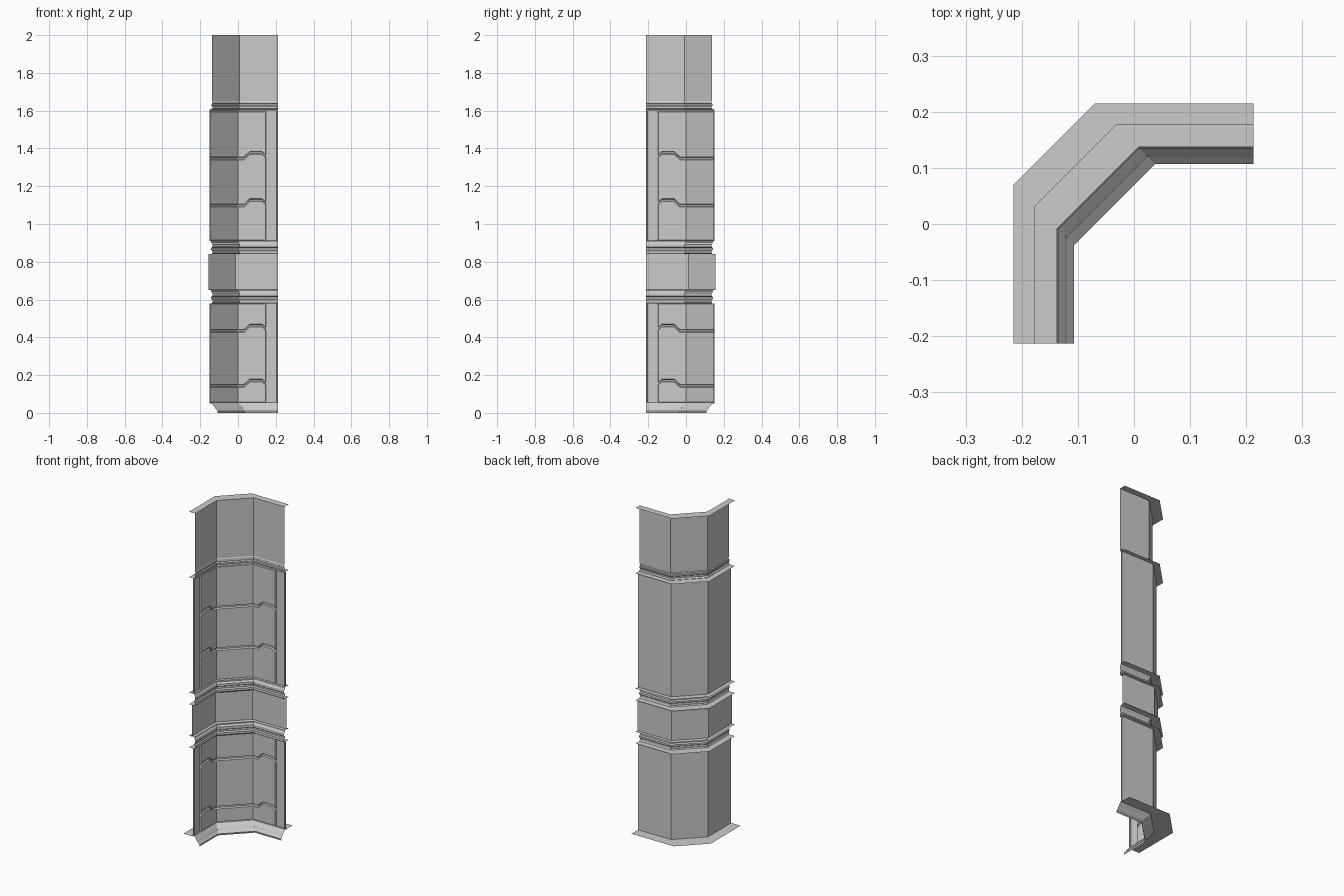
import bpy

if "Cube" in bpy.data.objects:
    bpy.data.objects.remove(bpy.data.objects["Cube"])

END = 0.213          # cut end of both legs
OUT = 0.215          # rearmost line of the plan; depth d is measured forward from it


def right(x, d):
    return (x, OUT - d)


def left(x, d):      # mirror of the right leg across the corner diagonal
    return (d - OUT, -x)


def plan(d, xs):
    """Plan points from right end to left end: legs at the stations xs plus both corners."""
    c = -0.07 + d
    return ([right(x, d) for x in xs] + [right(c, d), left(c, d)]
            + [left(x, d) for x in reversed(xs)])


def make(name, rows):
    """Skin a grid of equally long vertex rows."""
    n = len(rows[0])
    verts = [v for r in rows for v in r]
    faces = [(i * n + j, (i + 1) * n + j, (i + 1) * n + j + 1, i * n + j + 1)
             for i in range(len(rows) - 1) for j in range(n - 1)]
    me = bpy.data.meshes.new(name)
    me.from_pydata(verts, [], faces)
    me.update()
    ob = bpy.data.objects.new(name, me)
    bpy.context.collection.objects.link(ob)
    return ob


def sweep(name, profile, end=END):
    """Sweep a (depth, z) profile around the cornered wall."""
    return make(name, [[(x, y, z) for x, y in plan(d, [end])] for d, z in profile])


BACK, FACE, MID, TOP = 0.063, 0.070, 0.058, 0.078
FLANGE = 0.038

# plain walls
sweep("lower_backing_wall", [(BACK, 0.05), (BACK, 0.58)])
sweep("middle_wall", [(MID, 0.65), (MID, 0.84)])
sweep("upper_backing_wall", [(BACK, 0.91), (BACK, 1.605)])
sweep("top_wall", [(TOP, 1.65), (TOP, 2.0)])

# base skirt
sweep("base_skirt", [(BACK, 0.054), (0.072, 0.054), (0.092, 0.03), (0.095, 0.024),
                     (0.108, 0.010), (0.106, 0.0)])

# ridged mouldings
sweep("lower_moulding", [(BACK, 0.58), (0.076, 0.58), (0.079, 0.586), (0.079, 0.598),
                         (0.073, 0.603), (0.073, 0.613), (0.079, 0.618), (0.079, 0.634),
                         (0.073, 0.643), (0.073, 0.65), (MID, 0.652)])
sweep("upper_moulding", [(MID, 0.84), (0.076, 0.84), (0.079, 0.846), (0.079, 0.858),
                         (0.073, 0.863), (0.073, 0.873), (0.079, 0.878), (0.079, 0.892),
                         (0.073, 0.902), (0.073, 0.91), (BACK, 0.912)])
sweep("top_moulding", [(BACK, 1.597), (0.072, 1.597), (0.072, 1.607), (0.079, 1.612),
                       (0.079, 1.622), (0.075, 1.627), (0.075, 1.635), (0.080, 1.638),
                       (0.080, 1.645), (TOP, 1.65)])

# rear flanges: (height, rear depth, front depth)
for i, (z, d0, d1) in enumerate([(0.05, 0.0, BACK), (0.58, FLANGE, BACK),
                                 (0.65, FLANGE, MID), (0.84, FLANGE, MID),
                                 (0.91, FLANGE, BACK), (1.605, FLANGE, 0.072),
                                 (2.0, FLANGE, TOP)]):
    sweep(f"rear_flange_{i + 1}", [(d0, z), (d1, z)])

# raised panels; seams step upward on both legs
XS = [0.149, 0.128, 0.062, 0.032]
RISE = [0.012, 0.028, 0.028, 0.0]
RISES = RISE + [0, 0] + RISE[::-1]


def panel(name, z0, z1, seam0, seam1):
    def edge(d, z, seam, inset):
        xs = [XS[0] - inset] + XS[1:]
        return [(x, y, z + (r if seam else 0))
                for (x, y), r in zip(plan(d, xs), RISES)]
    rows = [edge(BACK, z0, seam0, 0), edge(FACE, z0 + 0.004, seam0, 0.003),
            edge(FACE, z1 - 0.004, seam1, 0.003), edge(BACK, z1, seam1, 0)]
    # close the two vertical edges by folding the row ends back to the backing wall
    full = []
    for k, r in enumerate(rows):
        src = rows[0] if k < 2 else rows[3]
        full.append([src[0]] + r + [src[-1]])
    make(name, full)


for part, levels in (("lower", [0.054, 0.143, 0.434, 0.58]),
                     ("upper", [0.912, 1.098, 1.348, 1.597])):
    last = len(levels) - 2
    for i in range(last + 1):
        s0, s1 = i > 0, i < last
        panel(f"{part}_panel_{i + 1}", levels[i] + 0.004 * s0, levels[i + 1] - 0.004 * s1, s0, s1)

# narrow lips at the cut ends of the panelled sections
for part, z0, z1 in (("lower", 0.054, 0.58), ("upper", 0.912, 1.597)):
    for side, leg in (("right", right), ("left", left)):
        outline = [(0.205, BACK), (0.206, FACE), (END, FACE), (END, BACK)]
        make(f"{part}_{side}_end_lip",
             [[(*leg(x, d), z) for x, d in outline] for z in (z0, z1)])
